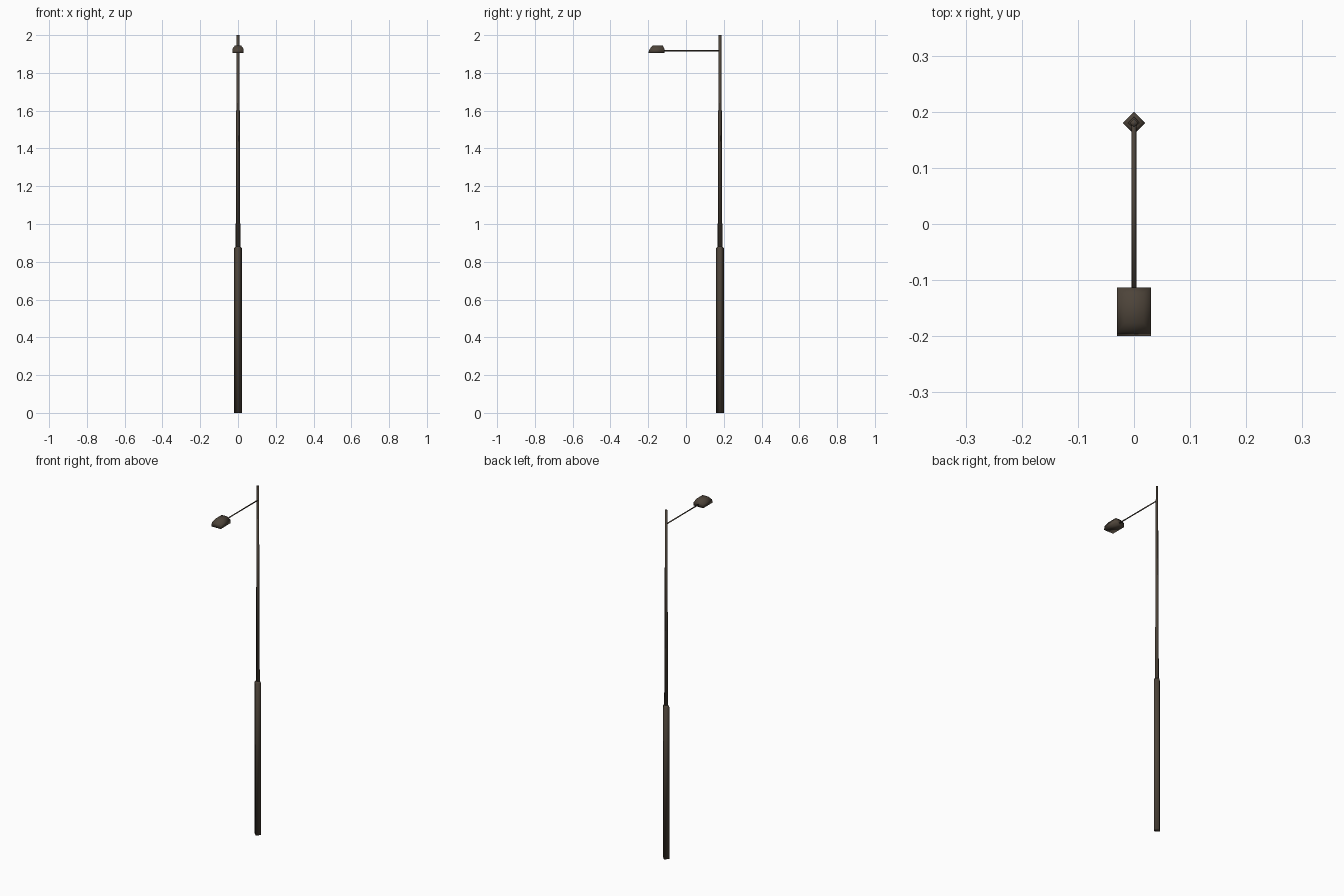
import bpy, bmesh, math
from mathutils import Vector

if "Cube" in bpy.data.objects:
    bpy.data.objects.remove(bpy.data.objects["Cube"])

mat = bpy.data.materials.new("dark_bronze")
mat.diffuse_color = (0.075, 0.058, 0.042, 1)
mat.use_nodes = True
mat.node_tree.nodes["Principled BSDF"].inputs["Base Color"].default_value = mat.diffuse_color


def loft(name, rings, smooth=True):
    """Skin a list of equal-length closed rings and cap both ends."""
    bm = bmesh.new()
    vr = [[bm.verts.new(p) for p in r] for r in rings]
    n = len(vr[0])
    for a, b in zip(vr, vr[1:]):
        for i in range(n):
            j = (i + 1) % n
            bm.faces.new((a[i], a[j], b[j], b[i]))
    bm.faces.new(vr[0][::-1])
    bm.faces.new(vr[-1])
    bmesh.ops.recalc_face_normals(bm, faces=bm.faces[:])
    for f in bm.faces:
        f.smooth = smooth and len(f.verts) == 4
    me = bpy.data.meshes.new(name)
    bm.to_mesh(me)
    bm.free()
    me.materials.append(mat)
    ob = bpy.data.objects.new(name, me)
    bpy.context.collection.objects.link(ob)
    return ob


def diamond(z, r, y=0.18):
    return [(r, y, z), (0, y + r, z), (-r, y, z), (0, y - r, z)]


def rect(z, hx, y0, y1):
    return [(-hx, y0, z), (hx, y0, z), (hx, y1, z), (-hx, y1, z)]


# thick lower sleeve with a short sloped shoulder
loft("pole_base", [diamond(0, 0.020), diamond(0.872, 0.020), diamond(0.88, 0.013)])

# slender tapering upper mast
loft("pole_mast", [diamond(0.87, 0.0125), diamond(2.0, 0.0075)])

# horizontal arm, diamond section
r, az = 0.0042, 1.918
loft("lamp_arm", [[(r, y, az), (0, y, az + r), (-r, y, az), (0, y, az - r)]
                  for y in (0.18, -0.125)])

# lamp head: upright rim, then chamfered sloping top
loft("lamp_head", [rect(1.905, 0.030, -0.200, -0.113),
                   rect(1.926, 0.030, -0.193, -0.113),
                   rect(1.945, 0.017, -0.176, -0.123)])
